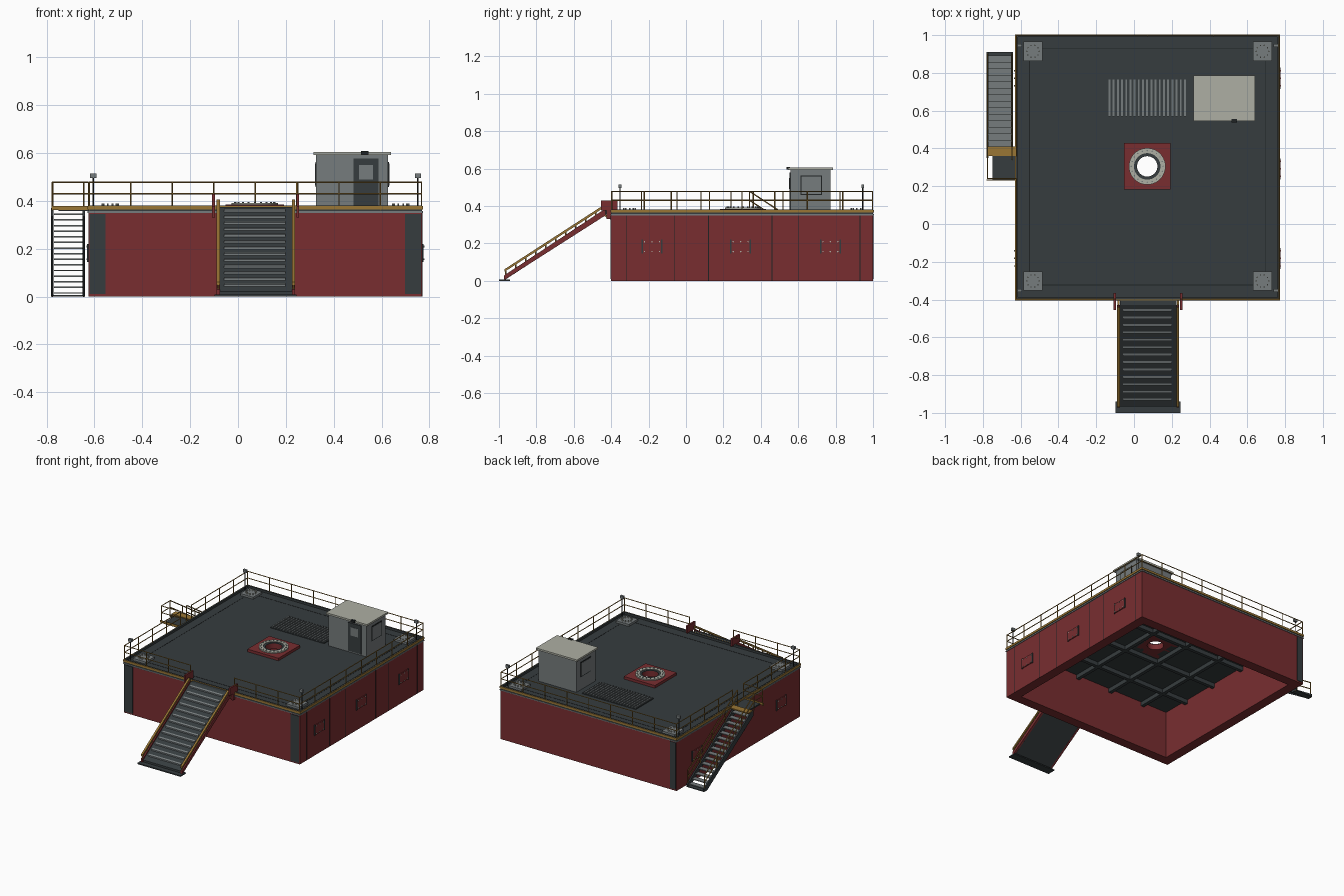
import bpy, bmesh, math
from mathutils import Vector

if "Cube" in bpy.data.objects:
    bpy.data.objects.remove(bpy.data.objects["Cube"])


def colour(name, rgb):
    m = bpy.data.materials.new(name)
    m.diffuse_color = (*rgb, 1)
    m.use_nodes = True
    m.node_tree.nodes["Principled BSDF"].inputs["Base Color"].default_value = m.diffuse_color
    return m


RED = colour("dark red paint", (0.19, 0.027, 0.03))
SLATE = colour("dark slate", (0.037, 0.046, 0.049))
GREY = colour("mid grey", (0.18, 0.20, 0.205))
PALE = colour("pale beige", (0.42, 0.43, 0.37))
YELLOW = colour("ochre yellow", (0.32, 0.18, 0.035))
BLACK = colour("near black", (0.013, 0.016, 0.017))

X0, X1, Y0, Y1 = -0.625, 0.77, -0.40, 1.0
CX, CY = 0.07, 0.305
DECK = 0.365


def finish(name, bm, mat):
    bmesh.ops.recalc_face_normals(bm, faces=bm.faces)
    me = bpy.data.meshes.new(name)
    bm.to_mesh(me)
    bm.free()
    me.materials.append(mat)
    ob = bpy.data.objects.new(name, me)
    bpy.context.collection.objects.link(ob)
    return ob


def add_box(bm, x0, x1, y0, y1, z0, z1):
    vs = bmesh.ops.create_cube(bm, size=1)["verts"]
    for v in vs:
        v.co = Vector((x0 + (v.co.x + 0.5) * (x1 - x0), y0 + (v.co.y + 0.5) * (y1 - y0),
                       z0 + (v.co.z + 0.5) * (z1 - z0)))


def boxes(name, mat, *dims):
    bm = bmesh.new()
    for d in dims:
        add_box(bm, *d)
    return finish(name, bm, mat)


def frame(x0, x1, y0, y1, t, z0, z1):
    """Four boxes forming a rectangular ring."""
    return [(x0, x1, y0, y0 + t, z0, z1), (x0, x1, y1 - t, y1, z0, z1),
            (x0, x0 + t, y0 + t, y1 - t, z0, z1), (x1 - t, x1, y0 + t, y1 - t, z0, z1)]


def bars(name, mat, segs, r=0.003, sides=6):
    """Straight round bars between pairs of points."""
    bm = bmesh.new()
    for a, b in segs:
        a, b = Vector(a), Vector(b)
        d = b - a
        vs = bmesh.ops.create_cone(bm, segments=sides, radius1=r, radius2=r,
                                   depth=d.length, cap_ends=True)["verts"]
        q = d.to_track_quat("Z", "Y")
        for v in vs:
            v.co = q @ v.co + (a + b) / 2
    return finish(name, bm, mat)


def ring(name, mat, outer, inner, z0, z1, square=False, n=40):
    """Flat ring with a round hole and a round or square outline."""
    bm = bmesh.new()
    loops = []
    for i in range(n):
        a = math.tau * i / n
        c, s = math.cos(a), math.sin(a)
        k = outer / max(abs(c), abs(s)) if square else outer
        loops.append([bm.verts.new((CX + c * r, CY + s * r, z))
                      for r, z in ((k, z0), (k, z1), (inner, z1), (inner, z0))])
    for i in range(n):
        p, q = loops[i], loops[(i + 1) % n]
        for j in range(4):
            bm.faces.new((p[j], q[j], q[(j + 1) % 4], p[(j + 1) % 4]))
    return finish(name, bm, mat)


def slope(name, mat, x0, x1, profile):
    """Side profile in y and z, extruded across x."""
    bm = bmesh.new()
    f = bm.faces.new([bm.verts.new((x0, y, z)) for y, z in profile])
    ext = bmesh.ops.extrude_face_region(bm, geom=[f])["geom"]
    for v in ext:
        if isinstance(v, bmesh.types.BMVert):
            v.co.x = x1
    return finish(name, bm, mat)


# Hollow base with open underside
boxes("base_walls", RED, *frame(X0, X1, Y0, Y1, 0.07, 0, 0.35))
boxes("corner_panels", SLATE,
      (X0 + 0.005, X0 + 0.072, Y0 - 0.004, Y0, 0.01, 0.345),
      (X1 - 0.072, X1 - 0.005, Y0 - 0.004, Y0, 0.01, 0.345),
      (X0 + 0.005, X0 + 0.05, Y1 - 0.001, Y1 + 0.003, 0.01, 0.345))
boxes("wall_seams", BLACK, *[(X1 - 0.001, X1 + 0.001, y - 0.002, y + 0.002, 0, 0.35)
                             for y in (-0.32, -0.06, 0.12, 0.46, 0.6, 0.93)])

# Deck around the central opening, with beams below
h = 0.085
boxes("deck", SLATE,
      (X0, X1, Y0, CY - h, 0.345, DECK), (X0, X1, CY + h, Y1, 0.345, DECK),
      (X0, CX - h, CY - h, CY + h, 0.345, DECK), (CX + h, X1, CY - h, CY + h, 0.345, DECK))
beams = [(x - 0.012, x + 0.012, Y0 + 0.07, Y1 - 0.07, 0.315, 0.345) for x in (-0.35, -0.07, 0.21, 0.49)]
beams += [(X0 + 0.07, X1 - 0.07, y - 0.012, y + 0.012, 0.315, 0.345) for y in (-0.12, 0.16, 0.45, 0.73)]
boxes("deck_beams", SLATE, *beams)
boxes("deck_seams", BLACK, *frame(X0 + 0.07, X1 - 0.07, Y0 + 0.075, Y1 - 0.07, 0.004, DECK, DECK + 0.001))
boxes("edge_rim", SLATE, *frame(X0, X1, Y0, Y1, 0.01, DECK, 0.38))
e = 0.004
boxes("edge_stripe", YELLOW, *frame(X0 - e, X1 + e, Y0 - e, Y1 + e, e, 0.364, 0.379))
boxes("edge_trim", GREY, *frame(X0 - e, X1 + e, Y0 - e, Y1 + e, e, 0.35, 0.357))

# Central flanged opening
ring("opening_plate", RED, 0.123, 0.055, 0.345, 0.384, square=True)
ring("opening_flange", PALE, 0.097, 0.070, 0.384, 0.392)
ring("opening_collar", SLATE, 0.070, 0.054, 0.384, 0.389)
bars("flange_bolts", GREY, [((CX + 0.084 * math.cos(a), CY + 0.084 * math.sin(a), 0.39),
                             (CX + 0.084 * math.cos(a), CY + 0.084 * math.sin(a), 0.396))
                            for a in [math.tau * i / 20 for i in range(20)]], 0.004)

# Corner mounting plates with bolt circles
corners = [(x, y) for x in (-0.535, 0.68) for y in (-0.302, 0.914)]
boxes("corner_plates", GREY, *[(x - 0.051, x + 0.051, y - 0.051, y + 0.051, DECK, 0.38) for x, y in corners])
bars("corner_bolts", PALE, [((x + 0.033 * math.cos(i * math.pi / 5), y + 0.033 * math.sin(i * math.pi / 5), 0.38),
                             (x + 0.033 * math.cos(i * math.pi / 5), y + 0.033 * math.sin(i * math.pi / 5), 0.39))
                            for x, y in corners for i in range(10)], 0.004)

# Slatted grating
boxes("grating_base", SLATE, (-0.14, 0.285, 0.568, 0.768, DECK, 0.372))
boxes("grating_slats", GREY, *[(-0.135 + i * 0.0222, -0.125 + i * 0.0222, 0.57, 0.766, 0.372, 0.378)
                               for i in range(19)])

# Perimeter railing, open at the ramp and the stair landing
RX0, RX1, RY0, RY1 = X0 + 0.003, X1 - 0.003, Y0 + 0.003, Y1 - 0.003
runs = [((RX0, RY0), (-0.10, RY0), 3), ((0.25, RY0), (RX1, RY0), 3), ((RX1, RY0), (RX1, RY1), 8),
        ((RX1, RY1), (RX0, RY1), 8), ((RX0, RY1), (RX0, 0.36), 4), ((RX0, 0.24), (RX0, RY0), 4),
        ((-0.625, 0.24), (-0.775, 0.24), 1), ((-0.775, 0.24), (-0.775, 0.34), 1)]
segs = []
for a, b, n in runs:
    a, b = Vector(a), Vector(b)
    segs += [((*a, z), (*b, z)) for z in (0.43, 0.478)]
    for i in range(n + 1):
        p = a.lerp(b, i / n)
        segs.append(((*p, 0.36), (*p, 0.48)))
bars("railing", YELLOW, segs, 0.0032)

# Corner lamps
lamps = [(x, y) for x in (-0.605, 0.752) for y in (-0.352, 0.945)]
bars("lamp_stems", BLACK, [((x, y, DECK), (x, y, 0.5)) for x, y in lamps], 0.003)
boxes("lamp_heads", GREY, *[(x - 0.013, x + 0.013, y - 0.008, y + 0.008, 0.495, 0.515) for x, y in lamps])

# Front ramp with cleats, curbs, stringers and hinge brackets
T, B = Vector((-0.43, 0.375)), Vector((-0.965, 0.022))
slope("ramp_deck", SLATE, -0.075, 0.225,
      [(Y0, 0.375), tuple(T), tuple(B), (B.x, B.y - 0.015), (T.x, T.y - 0.02), (Y0, 0.355)])
for i in range(13):
    p = T.lerp(B, 0.05 + i * 0.0735)
    slope("ramp_cleat", GREY, -0.058, 0.198,
          [(p.x + 0.006, p.y + 0.003), (p.x + 0.006, p.y + 0.01), (p.x - 0.006, p.y + 0.005), (p.x - 0.006, p.y - 0.005)])
for x in (-0.082, 0.232):
    slope("ramp_stringer", RED, x - 0.007, x + 0.007,
          [(T.x, 0.386), (-0.972, 0.029), (-0.972, 0.004), (T.x, 0.35)])
    slope("ramp_curb", YELLOW, x - 0.007, x + 0.007,
          [(-0.44, 0.405), (-0.97, 0.062), (-0.97, 0.048), (-0.44, 0.39)])
    bars("curb_posts", YELLOW, [((x, T.x + (B.x - T.x) * k / 10, T.y + (B.y - T.y) * k / 10),
                                 (x, T.x + (B.x - T.x) * k / 10, T.y + (B.y - T.y) * k / 10 + 0.03))
                                for k in range(11)], 0.004)
    slope("ramp_strut", YELLOW, x - 0.005, x + 0.005, [(Y0, 0.325), (Y0, 0.338), (-0.44, 0.36), (-0.44, 0.347)])
boxes("hinge_brackets", RED, *[(x - 0.006, x + 0.006, -0.455, -0.365, 0.375, 0.428) for x in (-0.102, 0.25)],
      *[(x - 0.006, x + 0.006, -0.425, -0.40, 0.33, 0.375) for x in (-0.102, 0.25)])
boxes("ramp_foot", SLATE, (-0.098, 0.245, -1.0, -0.94, 0, 0.008))

# Side stair, landing and handrails
n = 15
boxes("stair_treads", GREY, *[(-0.77, -0.65, 0.375 + i * 0.0345, 0.41 + i * 0.0345,
                               0.341 - i * 0.0235, 0.347 - i * 0.0235) for i in range(n)])
for x in (-0.776, -0.645):
    slope("stair_stringer", SLATE, x - 0.005, x + 0.005,
          [(0.35, 0.37), (0.375, 0.37), (0.91, 0.02), (0.91, 0), (0.875, 0), (0.35, 0.335)])
    rail = [((x, 0.34, 0.478 - d), (x, 0.90, 0.112 - d)) for d in (0, 0.048)]
    rail += [((x, 0.34 + 0.14 * k, 0.365 - 0.0915 * k), (x, 0.34 + 0.14 * k, 0.478 - 0.0915 * k)) for k in range(5)]
    bars("stair_handrail", YELLOW, rail, 0.0035)
boxes("stair_landing", SLATE, (-0.75, X0, 0.235, 0.36, 0.358, 0.368))
boxes("landing_edge", YELLOW, (-0.78, X0, 0.231, 0.235, 0.362, 0.378), (-0.78, X0, 0.36, 0.41, 0.366, 0.374))
boxes("stair_foot", SLATE, (-0.781, -0.64, 0.87, 0.91, 0, 0.006))

# Bolted hatches on the side walls
for s, wall in ((1, X1), (-1, X0)):
    for y in (-0.182, 0.292, 0.772):
        lo, hi = sorted((wall, wall + s * 0.006))
        boxes("hatch_frame", SLATE, (lo, hi, y - 0.056, y - 0.048, 0.145, 0.22), (lo, hi, y + 0.048, y + 0.056, 0.145, 0.22))
        boxes("hatch_panel", RED, (lo, hi, y - 0.048, y + 0.048, 0.148, 0.217))
        bars("hatch_bolts", PALE, [((wall, y + dy, z), (wall + s * 0.009, y + dy, z))
                                   for dy in (-0.04, 0, 0.04) for z in (0.156, 0.209)], 0.004)

# Cabin with roof, door, side windows and lamp
boxes("cabin_walls", GREY, (0.327, 0.628, 0.56, 0.772, DECK, 0.592))
boxes("cabin_roof", PALE, (0.315, 0.64, 0.546, 0.785, 0.592, 0.605))
boxes("cabin_door", SLATE, (0.483, 0.588, 0.554, 0.56, 0.375, 0.578))
boxes("door_window", GREY, (0.505, 0.565, 0.552, 0.554, 0.49, 0.55))
for x in (0.327, 0.628):
    boxes("window_frame", BLACK, (x - 0.003, x + 0.003, 0.612, 0.728, 0.458, 0.563))
    boxes("window_pane", GREY, (x - 0.005, x + 0.005, 0.618, 0.722, 0.464, 0.557))
boxes("door_lamp", BLACK, (0.515, 0.545, 0.538, 0.556, 0.594, 0.609))
